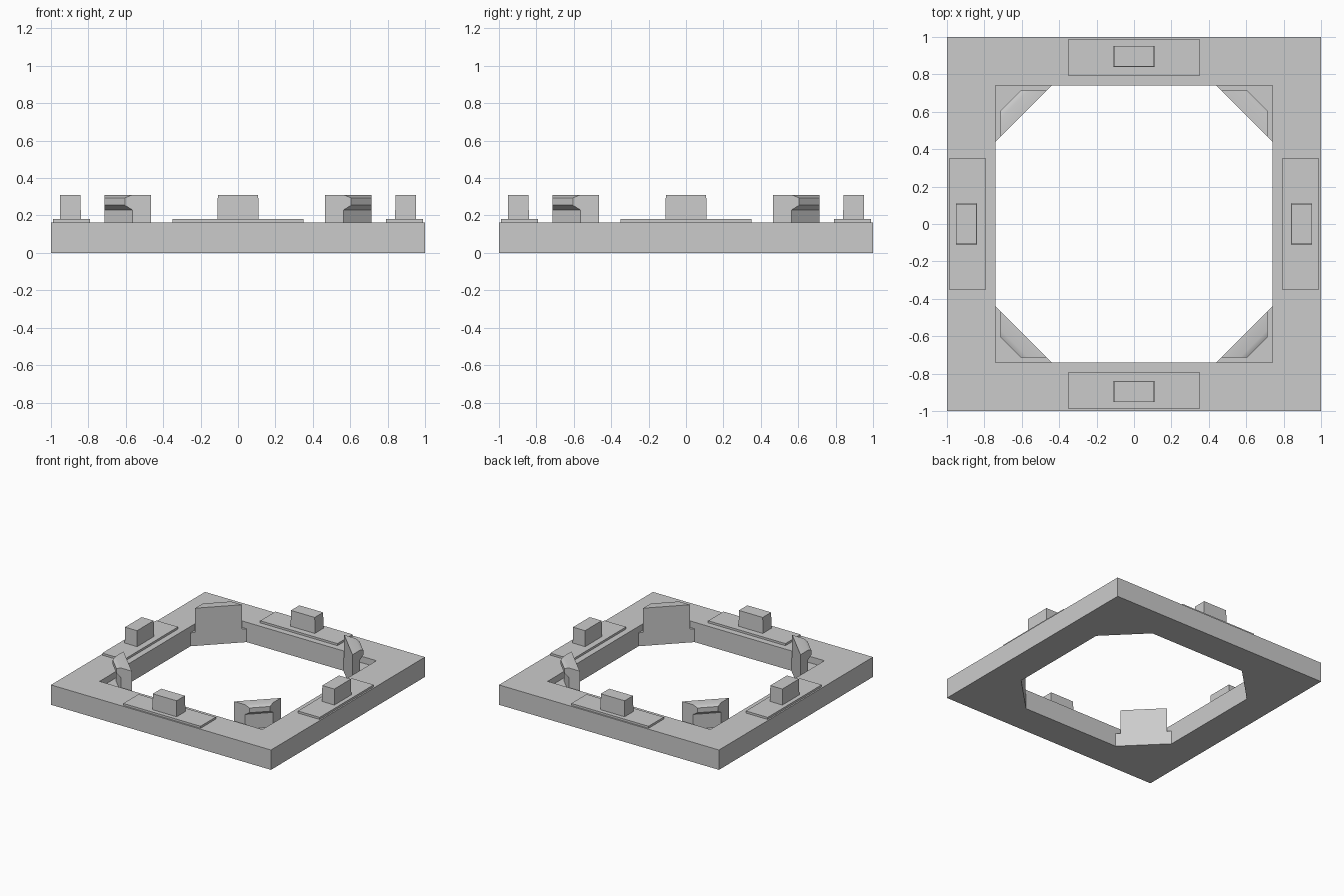
import bpy, bmesh
from math import pi
from mathutils import Matrix, Vector

cube = bpy.data.objects.get("Cube")
if cube:
    bpy.data.objects.remove(cube, do_unlink=True)

grey = bpy.data.materials.new("light grey plastic")
grey.use_nodes = True
colour = (0.6, 0.6, 0.6, 1)
grey.diffuse_color = colour
grey.node_tree.nodes["Principled BSDF"].inputs["Base Color"].default_value = colour

TOP, FLOOR, HIGH = 0.163, 0.11, 0.31    # frame top, corner web top, clip top
INNER, CUT, SIDE = 0.74, 0.44, 0.715    # opening half size, chamfer start, clip side


def finish(bm, name, turn=0):
    bmesh.ops.rotate(bm, verts=bm.verts, matrix=Matrix.Rotation(turn, 3, 'Z'))
    bmesh.ops.recalc_face_normals(bm, faces=bm.faces)
    mesh = bpy.data.meshes.new(name)
    bm.to_mesh(mesh)
    bm.free()
    mesh.materials.append(grey)
    obj = bpy.data.objects.new(name, mesh)
    bpy.context.collection.objects.link(obj)
    return obj


def prism(bm, points, offset):
    face = bm.faces.new([bm.verts.new(p) for p in points])
    new = bmesh.ops.extrude_face_region(bm, geom=[face])["geom"]
    bmesh.ops.translate(bm, vec=offset, verts=[v for v in new if isinstance(v, bmesh.types.BMVert)])


def block(name, x, y0, y1, z0, z1, taper, turn):
    bm = bmesh.new()
    prism(bm, [(-x, y0, z0), (x, y0, z0), (x, y1, z0), (-x, y1, z0)], (0, 0, z1 - z0))
    centre = (y0 + y1) / 2
    for v in bm.verts:
        if v.co.z > z1 - 0.001:
            v.co.x -= taper if v.co.x > 0 else -taper
            v.co.y -= taper if v.co.y > centre else -taper
    finish(bm, name, turn)


# Square frame with a square opening
bm = bmesh.new()
rings = []
for half, z in ((1, 0), (1, TOP), (INNER, TOP), (INNER, 0)):
    rings.append([bm.verts.new((sx * half, sy * half, z))
                  for sx, sy in ((-1, -1), (1, -1), (1, 1), (-1, 1))])
for r in range(4):
    a, b = rings[r], rings[(r + 1) % 4]
    for i in range(4):
        j = (i + 1) % 4
        bm.faces.new((a[i], a[j], b[j], b[i]))
finish(bm, "frame")

# Clip section: diagonal position (x + y - SIDE) against height
section = [(0.465, FLOOR), (0.565, FLOOR), (0.565, 0.23), (0.605, 0.255),
           (0.605, 0.294), (0.565, HIGH), (0.465, HIGH)]
clips = []

for i, side in enumerate(("back", "left", "front", "right")):
    turn = {"back": 0, "left": -pi / 2, "front": pi, "right": pi / 2}[side]
    # Raised pad and stop block on each side
    block(side + "_pad", 0.351, 0.79, 0.988, TOP, 0.18, 0, turn)
    block(side + "_stop_block", 0.11, 0.84, 0.953, 0.18, HIGH, 0.002, turn)

    corner = ("back_left", "front_left", "front_right", "back_right")[i]
    # Triangular web across the corner of the opening
    bm = bmesh.new()
    prism(bm, [(INNER, CUT, 0), (INNER, INNER, 0), (CUT, INNER, 0)], (0, 0, FLOOR))
    finish(bm, corner + "_corner_web", turn)

    # Hooked clip whose ends are trimmed parallel to the frame
    bm = bmesh.new()
    ends = [[bm.verts.new(p) for p in points] for points in (
        [(SIDE, d, z) for d, z in section], [(d, SIDE, z) for d, z in section])]
    for end in ends:
        bm.faces.new(end)
    for k in range(len(section)):
        n = (k + 1) % len(section)
        bm.faces.new((ends[0][k], ends[0][n], ends[1][n], ends[1][k]))
    clips.append(finish(bm, corner + "_clip", turn))

# Soft shading over the gentle slope of the clip heads
bpy.ops.object.select_all(action='DESELECT')
for clip in clips:
    clip.select_set(True)
bpy.context.view_layer.objects.active = clips[0]
bpy.ops.object.shade_smooth_by_angle(angle=pi / 6)
